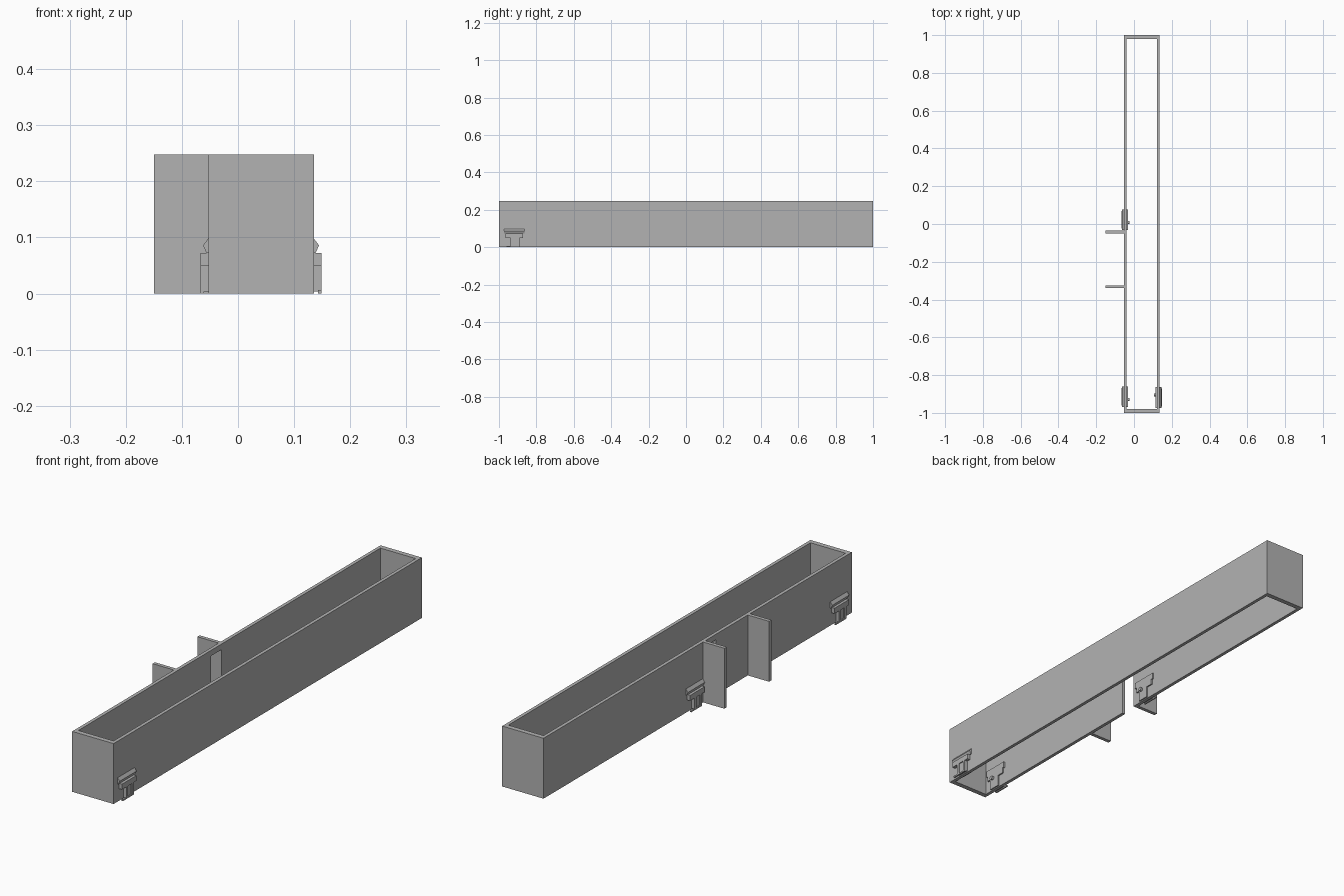
import bpy, bmesh, math
from mathutils import Vector

cube = bpy.data.objects.get("Cube")
if cube:
    bpy.data.objects.remove(cube, do_unlink=True)

grey = bpy.data.materials.new("plain grey")
grey.use_nodes = True
grey.diffuse_color = (0.45, 0.45, 0.45, 1)
grey.node_tree.nodes["Principled BSDF"].inputs["Base Color"].default_value = grey.diffuse_color


def finish(name, bm):
    bmesh.ops.recalc_face_normals(bm, faces=bm.faces)
    mesh = bpy.data.meshes.new(name)
    bm.to_mesh(mesh)
    bm.free()
    mesh.materials.append(grey)
    obj = bpy.data.objects.new(name, mesh)
    bpy.context.scene.collection.objects.link(obj)
    return obj


def prism(bm, points, direction):
    """Extrude a flat outline along a direction."""
    face = bm.faces.new([bm.verts.new(p) for p in points])
    new = bmesh.ops.extrude_face_region(bm, geom=[face], use_keep_orig=True)["geom"]
    verts = [v for v in new if isinstance(v, bmesh.types.BMVert)]
    bmesh.ops.translate(bm, verts=verts, vec=Vector(direction))


def block(bm, x, y, z):
    outline = [(x[0], y[0], z[0]), (x[1], y[0], z[0]), (x[1], y[1], z[0]), (x[0], y[1], z[0])]
    prism(bm, outline, (0, 0, z[1] - z[0]))


def box(name, x, y, z):
    bm = bmesh.new()
    block(bm, x, y, z)
    return finish(name, bm)


def cut(target, cutter):
    mod = target.modifiers.new("cut", 'BOOLEAN')
    mod.operation = 'DIFFERENCE'
    mod.solver = 'EXACT'
    mod.object = cutter
    bpy.context.view_layer.objects.active = target
    bpy.ops.object.modifier_apply(modifier=mod.name)
    bpy.data.objects.remove(cutter, do_unlink=True)


X0, X1, H = -0.053, 0.135, 0.248
SIDE, END = 0.014, 0.02

# Long frame, open above and below, with a slot through one wall
frame = box("frame", (X0, X1), (-1, 1), (0, H))
cut(frame, box("inner_cutter", (X0 + SIDE, X1 - SIDE), (-1 + END, 1 - END), (-0.1, 0.4)))
cut(frame, box("slot_cutter", (X0 - 0.05, X0 + 0.05), (-0.12, -0.05), (-0.1, 0.225)))

# Two upright fins on the slotted side
for name, y in (("slot_fin", -0.05), ("front_fin", -0.34)):
    box(name, (-0.15, X0), (y, y + 0.015), (0, H))


def clip(name, x, y, turn):
    """Clip through a wall: local +x points outward."""
    bm = bmesh.new()
    # wide shoulder, stem and foot
    block(bm, (-0.02, 0.014), (-0.047, 0.047), (0.05, 0.072))
    block(bm, (-0.02, 0.010), (-0.018, 0.03), (0.004, 0.05))
    block(bm, (0.008, 0.014), (-0.04, 0.03), (0, 0.006))
    block(bm, (0.004, 0.014), (-0.018, -0.006), (0.006, 0.05))
    block(bm, (0.004, 0.014), (0.018, 0.03), (0.006, 0.05))
    # wedge bar
    wedge = [(-0.02, 0.072), (0.003, 0.072), (0.0095, 0.086), (0, 0.098), (-0.02, 0.098)]
    prism(bm, [(px, -0.055, pz) for px, pz in wedge], (0, 0.11, 0))
    # round inner pin
    ring = [(-0.02, 0.014 + 0.008 * math.cos(a), 0.05 + 0.008 * math.sin(a))
            for a in (i * math.tau / 12 for i in range(12))]
    prism(bm, ring, (-0.01, 0, 0))
    obj = finish(name, bm)
    obj.location = (x, y, 0)
    obj.rotation_euler.z = turn


clip("left_front_clip", X1, -0.919, 0)
clip("right_front_clip", X0, -0.915, math.pi)
clip("right_middle_clip", X0, 0.022, math.pi)
